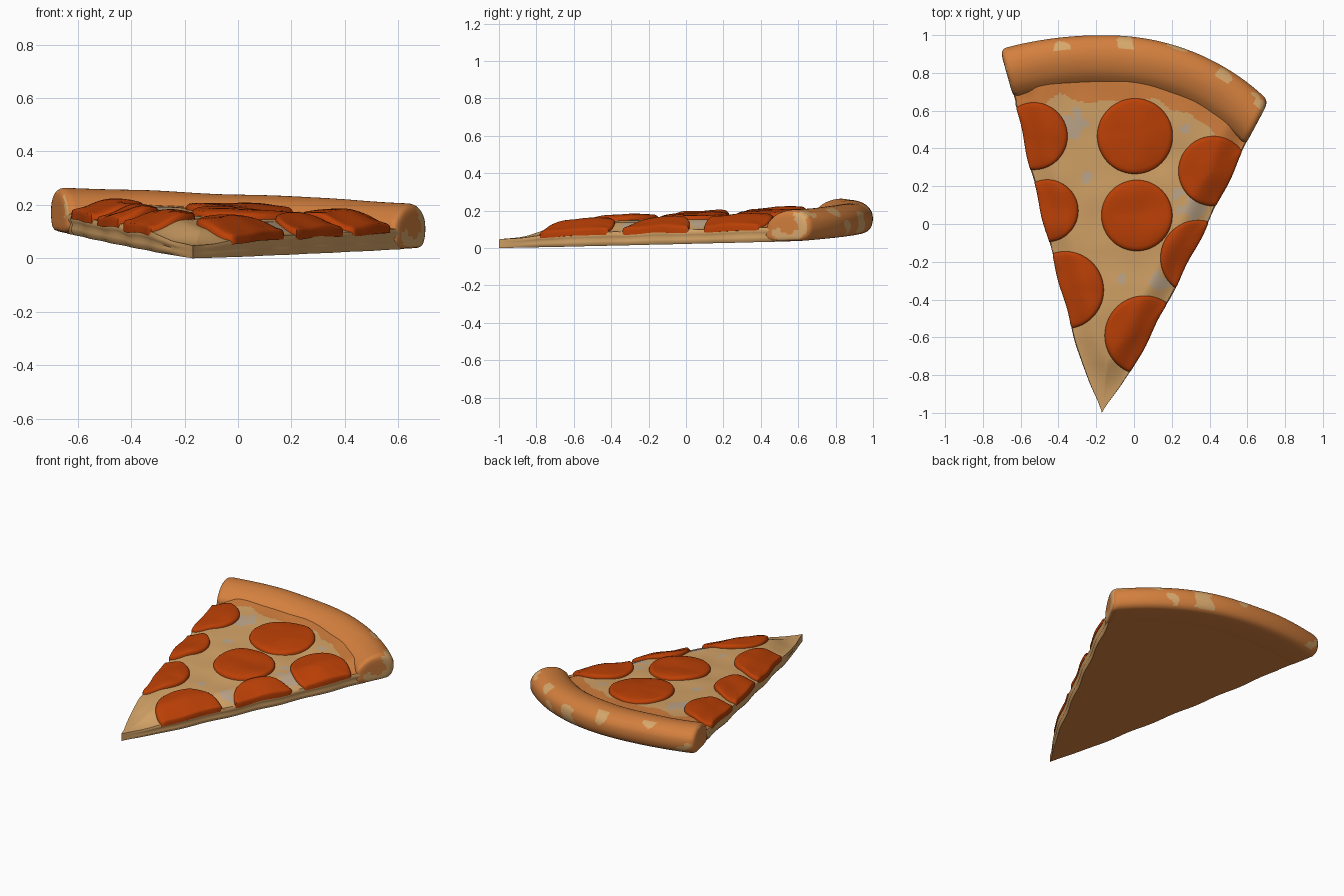
import bpy, bmesh, math
from mathutils import Vector, noise

if "Cube" in bpy.data.objects:
    bpy.data.objects.remove(bpy.data.objects["Cube"])

TIP = Vector((-0.17, -1.0))
A_L, A_R = math.radians(105.5), math.radians(62.0)   # side directions seen from the tip


def material(name, rgb):
    def lin(c):
        c /= 255
        return c / 12.92 if c < 0.04 * 255 / 255 else ((c + 0.055) / 1.055) ** 2.4
    m = bpy.data.materials.new(name)
    m.diffuse_color = (*[lin(c) for c in rgb], 1)
    m.use_nodes = True
    m.node_tree.nodes["Principled BSDF"].inputs["Base Color"].default_value = m.diffuse_color
    return m


CHEESE, CRUST, PALE, GREY, MEAT = range(5)
MATS = [material("cheese tan", (212, 163, 103)), material("baked crust", (212, 128, 62)),
        material("pale crust", (216, 168, 108)), material("grey cheese", (192, 168, 140)),
        material("pepperoni red", (188, 64, 6))]


def smooth(t):
    t = max(0.0, min(1.0, t))
    return t * t * (3 - 2 * t)


def n3(x, y, z, s):
    return noise.noise(Vector((x * s + 3.1, y * s + 7.7, z * s)))


def plane(x, y):                       # tilted underside
    return -0.038 * (x - TIP.x) + 0.0427 * (y - TIP.y)


def outer(f):                          # outer radius of the crust, f = 0 left .. 1 right
    return 2.0 - 0.35 * max(0, f - 0.4) ** 2


def flare(r):                          # sideways bulge of the cut edges
    return 0.034 * smooth(r / 0.3) * (1 - min(1, r / 1.72) ** 3) \
        + 0.004 * math.sin(r * 19) * smooth(r / 0.3) * (r < 1.7)


def edge_dist(x, y):                   # distance inside the cut edges
    d = Vector((x, y)) - TIP
    r = d.length
    a = math.atan2(d.y, d.x)
    return min(A_L - a, a - A_R) * r + flare(r)


def top(x, y):                         # cheese height above the underside
    r = (Vector((x, y)) - TIP).length
    h = 0.048 + 0.07 * smooth(r / 0.45)
    h -= 0.042 * smooth(r / 0.4) * (1 - smooth(edge_dist(x, y) / 0.14))
    return h + 0.010 * n3(x, y, 0, 5) * smooth(r / 0.3)


def polar(f, r, off=0.0):
    a = A_L + (A_R - A_L) * f
    w = flare(r) + off
    a += w * (1 - 2 * f) / max(r, 0.03)
    return TIP.x + r * math.cos(a), TIP.y + r * math.sin(a)


def finish(name, rings, rule, end_cap=True):
    """Loft rings of points into one object and colour faces by rule(centre, normal)."""
    bm = bmesh.new()
    vs = [[bm.verts.new(p) for p in ring] for ring in rings]
    n = len(vs[0])
    for a, b in zip(vs, vs[1:]):
        for j in range(n):
            k = (j + 1) % n
            bm.faces.new((a[j], a[k], b[k], b[j]))
    bm.faces.new(vs[0][::-1])
    if end_cap:
        bm.faces.new(vs[-1])
    bmesh.ops.remove_doubles(bm, verts=bm.verts, dist=0.0002)
    bmesh.ops.recalc_face_normals(bm, faces=bm.faces)
    bm.normal_update()
    for f in bm.faces:
        f.material_index = rule(f.calc_center_median(), f.normal)
    me = bpy.data.meshes.new(name)
    bm.to_mesh(me)
    bm.free()
    for m in MATS:
        me.materials.append(m)
    ob = bpy.data.objects.new(name, me)
    bpy.context.collection.objects.link(ob)
    bpy.ops.object.select_all(action='DESELECT')
    ob.select_set(True)
    bpy.context.view_layer.objects.active = ob
    bpy.ops.object.shade_smooth_by_angle(angle=math.radians(50))
    return ob


# Cheese-covered wedge, with a few greyish spots (x, y, radius)
SPOTS = [(-0.32, 0.52, 0.07), (0.31, 0.09, 0.085), (-0.06, -0.29, 0.025), (0.14, -0.3, 0.05),
         (-0.25, 0.25, 0.03), (0.27, 0.5, 0.03)]


def wedge_colour(c, n):
    if n.z < -0.7:
        return CRUST
    d = Vector((c.x, c.y)) - TIP
    f = (math.atan2(d.y, d.x) - A_L) / (A_R - A_L)
    if n.z > 0.5:
        if d.length > outer(f) - 0.325 + 0.07 * n3(c.x, c.y, 0, 7):
            return CRUST
        for x, y, s in SPOTS:
            if math.hypot(c.x - x, c.y - y) < s * (1 + 0.9 * n3(c.x, c.y, 1, 16)):
                return GREY
    return CHEESE


# cut side: (sideways offset, fraction of the top height)
SIDE = [(-0.014, 0), (-0.006, 0.15), (-0.004, 0.35), (-0.008, 0.5), (-0.003, 0.65), (0.0, 0.82)]
NU, NR = 100, 160
rings = []
for i in range(NR + 1):
    t = 0.001 + 0.999 * i / NR
    ring = []

    def add(f, off, frac):
        r = t * (outer(f) - 0.2)
        x, y = polar(f, r, off * smooth(r / 0.3))
        ring.append((x, y, plane(x, y) + frac * top(*polar(f, r))))

    for off, frac in SIDE:
        add(0, off, frac)
    for j in range(NU + 1):
        add(j / NU, -0.006 if j in (0, NU) else 0, 1)
    for off, frac in reversed(SIDE):
        add(1, off, frac)
    for j in range(15, 0, -1):
        add(j / 16, -0.014, 0)
    rings.append(ring)
finish("cheese_wedge", rings, wedge_colour, end_cap=False)


# Rolled crust: rounded section swept along the rim
def crust_colour(c, n):
    d = (Vector((c.x, c.y)) - TIP).normalized()
    if n.z < -0.75:
        return CRUST
    side = abs(n.x * -d.y + n.y * d.x)
    if side > 0.8:
        return PALE if n3(c.x, c.y, c.z, 9) > 0.15 else CRUST
    if n.x * d.x + n.y * d.y > 0.3 and n3(c.x, c.y, c.z, 5) + 0.15 * n3(c.x, c.y, c.z, 17) > 0.3:
        return PALE
    return CRUST


# (distance in from the outer radius, height)
PROFILE = [(0.275, 0.0), (0.265, 0.07), (0.258, 0.105), (0.235, 0.127), (0.205, 0.148),
           (0.17, 0.161), (0.13, 0.168), (0.09, 0.166), (0.055, 0.155), (0.026, 0.137),
           (0.006, 0.11), (0.0, 0.08), (0.002, 0.05), (0.014, 0.02), (0.035, 0.004), (0.06, 0.0)]


def refine(pts):                       # Chaikin corner cutting
    out = []
    for p, q in zip(pts, pts[1:] + pts[:1]):
        out += [(p[0] * .75 + q[0] * .25, p[1] * .75 + q[1] * .25),
                (p[0] * .25 + q[0] * .75, p[1] * .25 + q[1] * .75)]
    return out


section = refine(refine(PROFILE))
N = 240
steps = [(-0.004, 0.2), (-0.004, 0.4), (-0.004, 0.6), (-0.003, 0.74), (-0.001, 0.84),
         (0.003, 0.92), (0.01, 0.975)]
stations = steps + [(0.02 + 0.96 * i / N, 1.0) for i in range(N + 1)] \
    + [(1 - f, s) for f, s in reversed(steps)]
rings = []
for f, s in stations:
    ring = []
    a = A_L + (A_R - A_L) * f
    for d, h in section:
        d = 0.14 + (d - 0.14) * s
        h = 0.06 + (h - 0.06) * s
        r = outer(f) - d
        x, y = TIP.x + r * math.cos(a), TIP.y + r * math.sin(a)
        h *= 1 + 0.05 * n3(x, y, 0, 3)
        ring.append((x, y, plane(x, y) + h))
    rings.append(ring)
finish("crust_rim", rings, crust_colour)

# Pepperoni discs, trimmed by the cut edges and draped over the cheese
SLICES = [(0.005, 0.465, 0.20), (0.015, 0.045, 0.188), (-0.53, 0.465, 0.178), (0.42, 0.28, 0.185),
          (-0.46, 0.07, 0.165), (-0.365, -0.35, 0.205), (0.34, -0.18, 0.20), (0.055, -0.59, 0.21)]
DOME = [(0.02, 0.030), (0.2, 0.030), (0.4, 0.030), (0.6, 0.029), (0.75, 0.027), (0.87, 0.024),
        (0.94, 0.021), (0.98, 0.015), (1.0, 0.007), (1.0, -0.015)]
for k, (cx, cy, rad) in enumerate(SLICES):
    c = Vector((cx, cy))
    seed = c.copy()
    while edge_dist(*seed) < 0.06:
        seed += Vector((-0.01 if cx > 0 else 0.01, 0.004))

    def reach(ang):
        lo, hi = 0.0, 0.6
        d = Vector((math.cos(ang), math.sin(ang)))
        for _ in range(22):
            m = (lo + hi) / 2
            p = seed + d * m
            if (p - c).length < rad and edge_dist(*p) > -0.002:
                lo = m
            else:
                hi = m
        return lo

    angs = [2 * math.pi * i / 120 for i in range(120)]
    lens = [reach(a) for a in angs]
    rings = []
    for t, h in DOME:
        ring = []
        for a, l in zip(angs, lens):
            x, y = seed.x + math.cos(a) * l * t, seed.y + math.sin(a) * l * t
            hh = h + (0.008 * n3(x, y, k, 7) if h > 0.01 else 0)
            ring.append((x, y, plane(x, y) + top(x, y) + hh))
        rings.append(ring)
    finish("pepperoni_%d" % (k + 1), rings, lambda c, n: MEAT)
